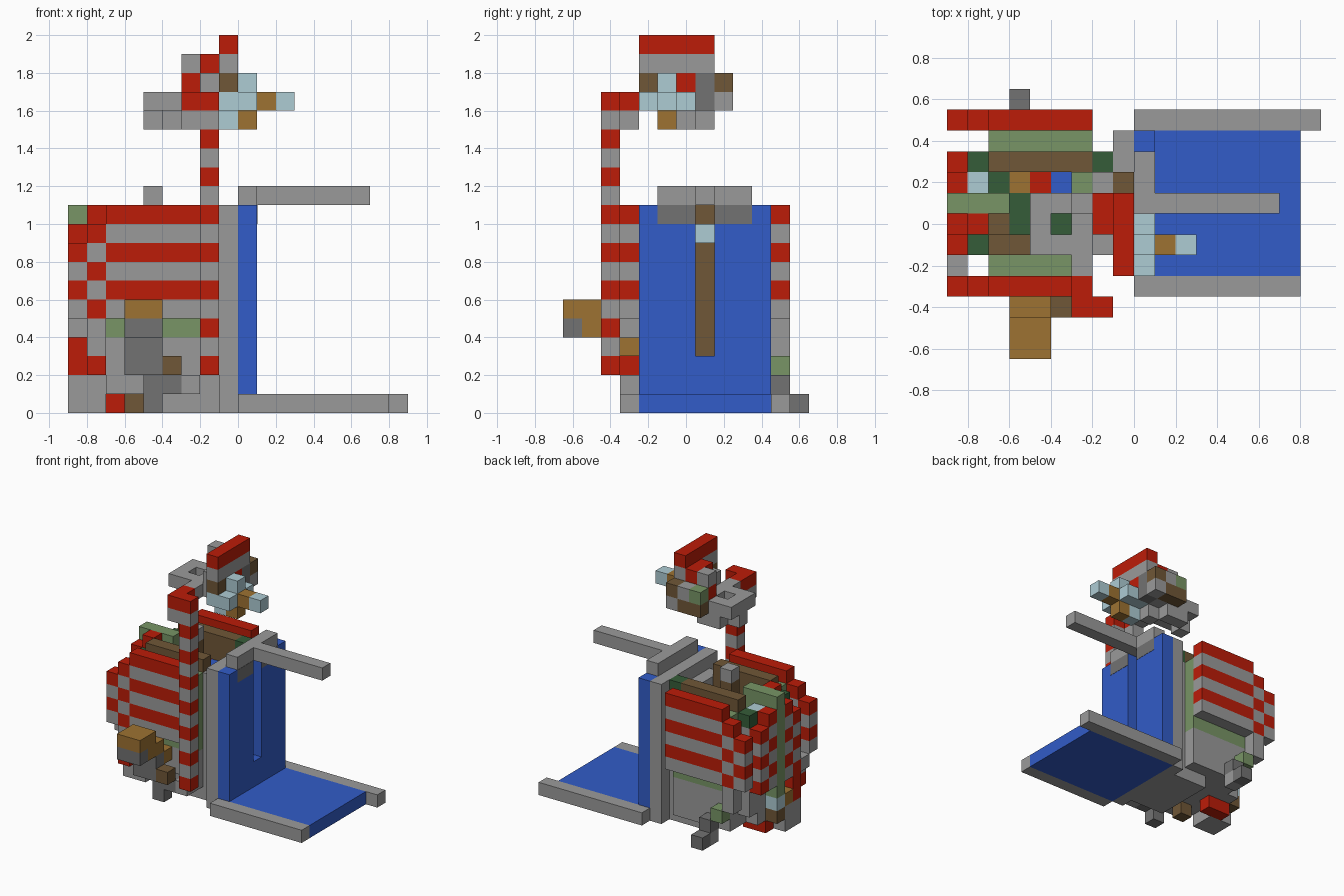
import bpy
import bmesh
from mathutils import Vector

cube = bpy.data.objects.get("Cube")
if cube:
    bpy.data.objects.remove(cube, do_unlink=True)

UNIT = 0.1


def linear(value):
    value /= 255
    return value / 12.92 if value <= 0.04045 else ((value + 0.055) / 1.055) ** 2.4


def material(name, *rgb):
    colour = [linear(channel) for channel in rgb] + [1]
    mat = bpy.data.materials.new(name)
    mat.use_nodes = True
    mat.diffuse_color = colour
    mat.node_tree.nodes["Principled BSDF"].inputs["Base Color"].default_value = colour
    return mat


grey = material("stone grey", 154, 154, 154)
dark_grey = material("dark grey", 114, 114, 114)
red = material("brick red", 188, 28, 8)
blue = material("strong blue", 50, 92, 200)
pale = material("pale blue", 174, 204, 212)
tan = material("tan", 157, 114, 50)
brown = material("brown", 112, 87, 55)
sage = material("sage green", 120, 149, 102)
forest = material("forest green", 53, 92, 56)


def box(name, mat, start, size=(1, 1, 1)):
    """Block given by its low corner and size in grid units; y cells straddle zero."""
    low = Vector(start) - Vector((0, 0.5, 0))
    size = Vector(size)
    mesh = bpy.data.meshes.new(name)
    bm = bmesh.new()
    bmesh.ops.create_cube(bm, size=1)
    for vert in bm.verts:
        spot = vert.co + Vector((0.5, 0.5, 0.5))
        vert.co = (low + spot * size) * UNIT
    bm.to_mesh(mesh)
    bm.free()
    mesh.materials.append(mat)
    obj = bpy.data.objects.new(name, mesh)
    bpy.context.collection.objects.link(obj)
    return obj


def bands(name, x, y, low, high, width=1, depth=1, red_on=0):
    """Stack of alternating red and grey layers."""
    for z in range(low, high):
        box(name, red if z % 2 == red_on else grey, (x, y, z), (width, depth, 1))


# Floor, side rails and upright frame
box("floor", blue, (0, -2, 0), (8, 7, 1))
box("front_rail", grey, (0, -3, 0), (8, 1, 1))
box("rear_rail", grey, (0, 5, 0), (9, 1, 1))
box("upright_frame", grey, (-1, -2, 0), (1, 7, 11))

# Blue backrest around a long slot
box("backrest_front", blue, (0, -2, 1), (1, 3, 10))
box("backrest_rear", blue, (0, 2, 1), (1, 3, 10))
box("backrest_lower", blue, (0, 1, 1), (1, 1, 2))
box("slot_lining", brown, (0, 1, 3), (0.08, 1, 8))
box("slot_light", pale, (0.08, 1, 9), (0.08, 1, 1))
for y in (-1, 2):
    box("bar_bracket", dark_grey, (1, y, 10), (0.02, 2, 1))

# Top crossbar with its arm
box("crossbar", grey, (0, -1, 11), (1, 5, 1))
box("crossbar_arm", grey, (1, 1, 11), (6, 1, 1))

# Layered pack
box("pack_base", grey, (-7, -2, 1), (5, 7, 3))
box("pack_sole", grey, (-4, -1, 0), (2, 5, 1))
box("pack_link", grey, (-2, -1, 0), (1, 5, 10))
box("pack_core", grey, (-7, 0, 4), (5, 3, 4))
box("pack_link_cap", forest, (-2, 3, 10))
for y in (-2, 4):
    box("pack_green_layer", sage, (-7, y, 4), (5, 1, 6))
for y in (-1, 3):
    box("pack_brown_layer", brown, (-7, y, 4), (5, 1, 7))
box("pack_ridge", sage, (-9, 1, 3), (3, 1, 8))

# Loose blocks sunk into the top of the pack
for x, y, mat in ((-7, 2, forest), (-6, 2, tan), (-5, 2, red), (-4, 2, blue),
                  (-6, 1, forest), (-7, 0, brown), (-6, 0, forest), (-4, 0, forest)):
    box("pack_top_block", mat, (x, y, 8))
box("knob_stem", brown, (-5, 1, 8), (1, 1, 3))
box("knob", grey, (-5, 1, 11))

# Striped side shells stepping down at the outer corners
for y in (-3, 5):
    bands("side_shell", -7, y, 5, 11, width=5)
    bands("shell_step", -8, y, 5, 10, red_on=1)
    bands("shell_corner", -9, y, 5, 9)
    box("shell_hem", grey, (-8, y, 3), (1, 1, 2))

# Ribs closing the outer end, tallest beside the ridge
for y in (0, 2):
    bands("end_rib", -9, y, 4, 10, red_on=1)
for y in (-1, 3):
    bands("end_rib_outer", -9, y, 4, 9)
for y, mat in ((-1, forest), (0, red), (2, pale), (3, forest)):
    box("rib_cap", mat, (-8, y, 9), (1, 1, 2 if mat == red else 1))
box("rib_filler", grey, (-8, -1, 2), (1, 5, 7))
box("end_ledge", grey, (-9, -2, 4))

# Lower outer end
box("end_foot", grey, (-9, -1, 0), (2, 2, 2))
box("end_step", grey, (-8, 1, 1), (1, 2, 1))
box("end_red_foot", red, (-8, 1, 0), (2, 1, 1))
box("end_red_block", red, (-9, -1, 2), (1, 1, 2))
box("end_brown_block", brown, (-9, 1, 1))
box("end_pale_block", pale, (-9, 1, 2))
box("end_tan_block", tan, (-9, 0, 2))
box("shell_red_hem", red, (-8, -3, 2))
box("base_brown_block", brown, (-6, -1, 0))

# Front handle and the blocks beneath it
box("handle_top", tan, (-6, -6, 5), (2, 2, 1))
box("handle_tip", dark_grey, (-6, -6, 4), (2, 1, 1))
box("handle_body", tan, (-6, -5, 4), (2, 1, 1))
box("handle_step", tan, (-6, -4, 4), (2, 1, 1))
box("handle_support", dark_grey, (-6, -4, 2), (2, 1, 2))
box("handle_root", tan, (-6, -3, 3), (2, 1, 1))
box("handle_side", brown, (-4, -4, 2))
box("front_foot", dark_grey, (-5, -3, 1), (2, 1, 1))
box("front_foot_end", grey, (-3, -3, 1))
box("front_foot_tip", dark_grey, (-5, -3, 0))

# Rear foot
box("rear_foot_tip", dark_grey, (-6, 6, 0))
box("rear_foot_heel", grey, (-6, 5, 0))
box("rear_foot", dark_grey, (-6, 5, 1))
box("rear_foot_patch", sage, (-7, 5, 2))

# Striped hose rising to the head
bands("hose", -2, -4, 2, 17)
bands("hose_bend", -3, -4, 15, 17)
bands("hose_return", -3, -3, 15, 17)
box("hose_end", grey, (-3, -2, 16))

# Ring behind the head with stubs below it
for y in (-1, 1):
    box("ring_side", grey, (-5, y, 16), (3, 1, 1))
for x in (-5, -3):
    box("ring_end", grey, (x, 0, 16))
box("ring_stub", grey, (-5, 0, 15))
box("ring_ledge", grey, (-4, 1, 15), (2, 1, 1))

# Head, crest and face
box("crest", red, (-1, -2, 19), (1, 4, 1))
box("brow", grey, (-1, -2, 18), (1, 4, 1))
box("scalp", red, (-2, 0, 18), (1, 2, 1))
box("head_back", grey, (-2, -1, 16), (1, 3, 2))
box("nape", red, (-3, 1, 17))
box("nape_cap", grey, (-3, 1, 18))
box("ear_green", sage, (-3, 2, 17))
box("ear_grey", grey, (-2, 2, 17))
box("ear_base", brown, (-3, 2, 16), (2, 1, 1))
for y, mat in ((-2, brown), (0, red), (1, dark_grey), (2, brown)):
    box("face_block", mat, (-1, y, 17))
box("cheek", dark_grey, (-1, 1, 16))
box("cheek_rear", grey, (-1, 2, 16))
box("jaw", pale, (-1, -1, 15))
box("jaw_filler", pale, (-1, -2, 16), (1, 3, 1))
box("muzzle", pale, (0, -2, 16), (1, 3, 1))
box("nose_top", pale, (0, -1, 17))
box("chin", tan, (0, -1, 15))
box("jaw_hinge", grey, (-2, 0, 15))
box("snout", tan, (1, -1, 16))
box("snout_tip", pale, (2, -1, 16))
